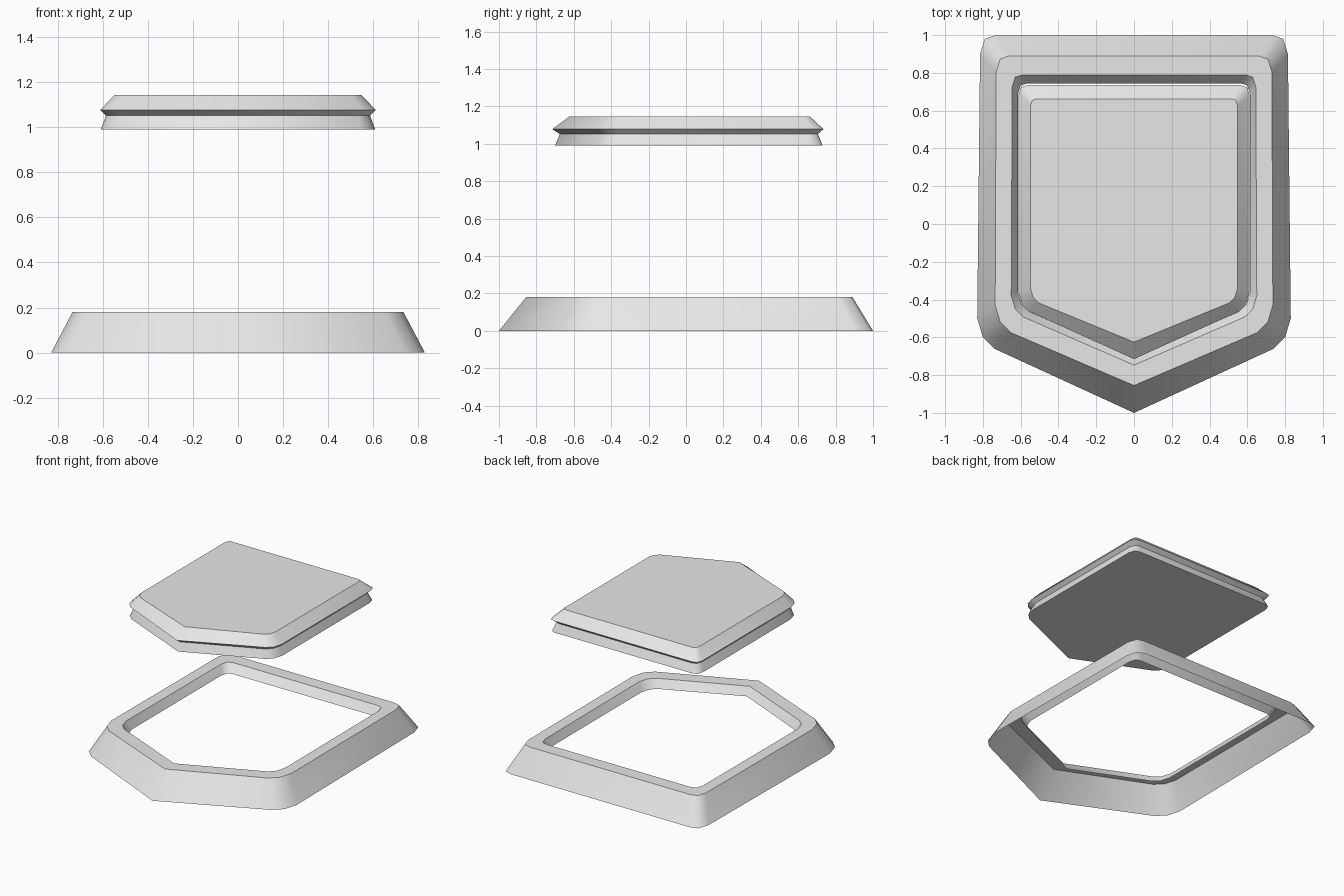
import bpy
import bmesh

cube = bpy.data.objects.get("Cube")
if cube:
    bpy.data.objects.remove(cube, do_unlink=True)

grey = bpy.data.materials.new("plain_grey")
grey.use_nodes = True
grey.diffuse_color = (0.8, 0.8, 0.8, 1)
grey.node_tree.nodes["Principled BSDF"].inputs["Base Color"].default_value = (0.8, 0.8, 0.8, 1)


def outline(front_w, back_w, tip_y, side_y, back_y, front_r, back_r):
    """Five-sided home-plate outline with softened corners, counter-clockwise from the tip."""
    half = [(front_w - 0.09 * front_r, side_y - 0.16 * front_r),
            (front_w - 0.03 * front_r, side_y - 0.10 * front_r),
            (front_w, side_y),
            (back_w, back_y - 0.10 * back_r),
            (back_w - 0.025 * back_r, back_y - 0.02 * back_r),
            (back_w - 0.085 * back_r, back_y)]
    return [(0, tip_y)] + half + [(-x, y) for x, y in reversed(half)]


def loft(name, levels, cap_bottom=False, cap_top=False):
    """Skin a stack of (z, outline) levels; level edges stay sharp, corners are smooth."""
    bm = bmesh.new()
    rings = [[bm.verts.new((x, y, z)) for x, y in pts] for z, pts in levels]
    n = len(rings[0])
    for a, b in zip(rings, rings[1:]):
        for i in range(n):
            j = (i + 1) % n
            bm.faces.new((a[i], a[j], b[j], b[i]))
    if cap_bottom:
        bm.faces.new(rings[0][::-1])
    if cap_top:
        bm.faces.new(rings[-1])
    for f in bm.faces:
        f.smooth = True
    for ring in rings:
        for i in range(n):
            bm.edges.get((ring[i], ring[(i + 1) % n])).smooth = False
    mesh = bpy.data.meshes.new(name)
    bm.to_mesh(mesh)
    bm.free()
    mesh.materials.append(grey)
    obj = bpy.data.objects.new(name, mesh)
    bpy.context.collection.objects.link(obj)
    return obj


# Open-bottomed frame: sloping outer wall, flat rim, short inner lip
loft("base_frame", [
    (0.00, outline(0.83, 0.815, -1.00, -0.50, 1.00, 1.0, 1.0)),
    (0.18, outline(0.735, 0.73, -0.855, -0.43, 0.89, 0.9, 0.85)),
    (0.18, outline(0.65, 0.645, -0.747, -0.38, 0.79, 0.7, 0.65)),
    (0.12, outline(0.615, 0.615, -0.71, -0.36, 0.745, 0.65, 0.6)),
])

# Floating lid: flared foot, notch, overhanging edge and bevelled top
loft("raised_lid", [
    (0.99, outline(0.61, 0.61, -0.70, -0.355, 0.73, 0.65, 0.6)),
    (1.052, outline(0.587, 0.587, -0.675, -0.345, 0.705, 0.6, 0.55)),
    (1.078, outline(0.612, 0.612, -0.715, -0.36, 0.735, 0.65, 0.55)),
    (1.145, outline(0.547, 0.547, -0.625, -0.345, 0.663, 0.45, 0.35)),
], cap_bottom=True, cap_top=True)
